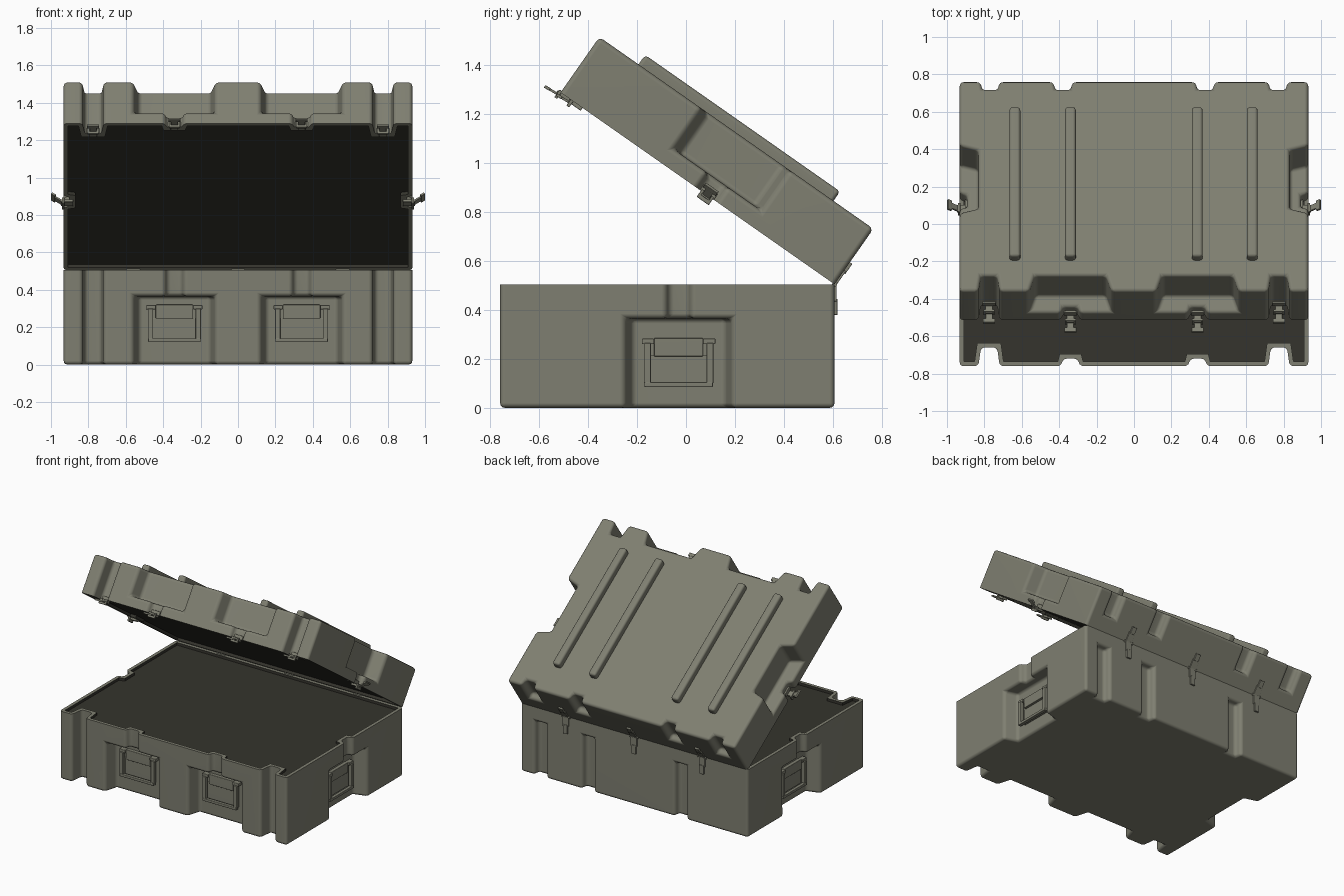
import bpy, bmesh, math
from mathutils import Matrix, Vector

if "Cube" in bpy.data.objects:
    bpy.data.objects.remove(bpy.data.objects["Cube"], do_unlink=True)

RIM, LID_TOP = 0.505, 0.782
WALL, RECESS = 0.024, 0.02                 # rim width and depth of the lining below it
DIST = (0.76, 0.932, 0.607, 0.932)         # front, +x side, back, -x side
HINGE = Vector((0, 0.607, RIM))
OPEN = Matrix.Translation(HINGE) @ Matrix.Rotation(math.radians(-35), 4, 'X') @ Matrix.Translation(-HINGE)


def material(name, colour):
    m = bpy.data.materials.new(name)
    m.use_nodes = True
    m.diffuse_color = (*colour, 1)
    m.node_tree.nodes["Principled BSDF"].inputs["Base Color"].default_value = (*colour, 1)
    return m


OLIVE = material("olive_plastic", (0.212, 0.212, 0.165))
DARK = material("dark_lining", (0.035, 0.034, 0.026))


def make(name, bm, mat):
    bmesh.ops.recalc_face_normals(bm, faces=bm.faces)
    me = bpy.data.meshes.new(name)
    bm.to_mesh(me)
    bm.free()
    me.materials.append(mat)
    ob = bpy.data.objects.new(name, me)
    bpy.context.scene.collection.objects.link(ob)
    return ob


def finish(ob, matrix=None):
    bpy.ops.object.select_all(action='DESELECT')
    bpy.context.view_layer.objects.active = ob
    ob.select_set(True)
    bpy.ops.object.shade_smooth_by_angle(angle=math.radians(40))
    ob.modifiers.new("normals", 'WEIGHTED_NORMAL').keep_sharp = True
    if matrix:
        ob.matrix_world = matrix


def add_box(bm, lo, hi):
    lo, hi = Vector(lo), Vector(hi)
    scale = Matrix.Diagonal((*(hi - lo), 1))
    bmesh.ops.create_cube(bm, size=1, matrix=Matrix.Translation((lo + hi) / 2) @ scale)


def frame(side, c, inset=0, z=0):
    """Wall frame: x along the wall, -y outward, z up."""
    return Matrix.Rotation(math.pi / 2 * side, 4, 'Z') @ Matrix.Translation((c, inset - DIST[side], z))


def add_notch(bm, side, c, w, depth, draft, z0, z1, t):
    verts = bmesh.ops.create_cube(bm, size=2)['verts']
    m = frame(side, c)
    for v in verts:
        y = -0.1 if v.co.y < 0 else depth + t
        half = w + t + draft * (0.5 - y / depth)
        z = z0 - t if v.co.z < 0 else z1 + t
        v.co = m @ Vector((math.copysign(half, v.co.x), y, z))


def subtract(ob, cutter):
    mod = ob.modifiers.new("cut", 'BOOLEAN')
    mod.operation, mod.solver, mod.object = 'DIFFERENCE', 'EXACT', cutter
    mod.use_self = True
    mod.material_mode = 'TRANSFER'
    bpy.context.view_layer.objects.active = ob
    bpy.ops.object.modifier_apply(modifier=mod.name)
    bpy.data.objects.remove(cutter, do_unlink=True)


def round_edges(ob, width):
    bm = bmesh.new()
    bm.from_mesh(ob.data)
    bmesh.ops.remove_doubles(bm, verts=bm.verts, dist=1e-4)
    bmesh.ops.dissolve_limit(bm, angle_limit=0.01, verts=bm.verts, edges=bm.edges)
    edges = [e for e in bm.edges if e.is_manifold and e.calc_face_angle() > 0.35
             and not all(abs(v.co.z - RIM) < 1e-4 for v in e.verts)]
    bmesh.ops.bevel(bm, geom=edges, offset=width, segments=3, profile=0.5,
                    affect='EDGES', clamp_overlap=True)
    bm.to_mesh(ob.data)
    bm.free()


# Places that repeat on both halves: (side, position along wall)
POCKETS = [(0, -0.34), (0, 0.34), (1, -0.03), (3, 0.03)]
SLOTS = [(0, -0.775), (0, 0.775)]
GROOVES = [(2, -0.77), (2, -0.38), (2, 0.38), (2, 0.77)]


def solid(name, z0, z1, t, mat, pocket, small, groove):
    bm = bmesh.new()
    add_box(bm, (-DIST[1] + t, -DIST[0] + t, z0), (DIST[1] - t, DIST[2] - t, z1))
    body = make(name, bm, mat)
    bm = bmesh.new()
    for side, c in POCKETS:
        add_notch(bm, side, c, 0.205, 0.1, 0.03, *pocket, t)
        add_notch(bm, side, c, 0.045, 0.04, 0.01, *small, t)
    for side, c in SLOTS:
        add_notch(bm, side, c, 0.05, 0.1, 0.014, -0.3, 1.2, t)
    for side, c in GROOVES:
        add_notch(bm, side, c, 0.045, 0.05, 0.01, *groove, t)
    subtract(body, make("notch_cutter", bm, mat))
    return body


# Base with its shallow lined recess
base_cuts = ((-0.3, 0.365), (0.28, 1.2), (-0.3, 0.4))
base = solid("base", 0, RIM, 0, OLIVE, *base_cuts)
round_edges(base, 0.02)
subtract(base, solid("base_recess", RIM - RECESS, RIM + 0.06, WALL, DARK, *base_cuts))
finish(base)

# Lid, built closed and then swung open
lid_cuts = ((RIM + 0.075, 1.2), (-0.3, RIM + 0.12), (RIM + 0.11, 1.2))
lid = solid("lid", RIM, LID_TOP, 0, OLIVE, *lid_cuts)
round_edges(lid, 0.02)
subtract(lid, solid("lid_recess", RIM - 0.06, RIM + RECESS, WALL, DARK, *lid_cuts))
finish(lid, OPEN)

# Raised ribs along the lid
for i, x in enumerate((-0.637, -0.34, 0.338, 0.632)):
    bm = bmesh.new()
    add_box(bm, (x - 0.029, -0.565, LID_TOP - 0.02), (x + 0.029, 0.408, LID_TOP + 0.047))
    rib = make(f"lid_rib_{i + 1}", bm, OLIVE)
    round_edges(rib, 0.016)
    finish(rib, OPEN)


def hardware(name, boxes, m, bevel, matrix=None):
    bm = bmesh.new()
    for lo, hi in boxes:
        add_box(bm, lo, hi)
    ob = make(name, bm, OLIVE)
    round_edges(ob, bevel)
    ob.data.transform(m)
    finish(ob, matrix)


# Drop handles inside the pockets of the base
for i, (side, c) in enumerate(POCKETS):
    boxes = [((-0.1, -0.025, 0.125), (0.1, 0.01, 0.2)),           # mounting plate
             ((-0.12, -0.008, 0.01), (0.12, 0.01, 0.13)),         # back plate
             ((-0.14, -0.045, 0), (0.14, -0.02, 0.02))]           # grip
    for s in (-1, 1):
        boxes += [((s * 0.125 - 0.025, -0.035, 0.175), (s * 0.125 + 0.025, 0.01, 0.198)),   # ear
                  ((s * 0.128 - 0.014, -0.043, 0.015), (s * 0.128 + 0.014, -0.015, 0.18))]  # arm
    hardware(f"handle_{i + 1}", boxes, frame(side, c, 0.1, 0.12 if side == 0 else 0.085), 0.004)

# Latches on the lid rim: strike plate, arm, hook and a lever with a wide tip
places = [(s, c, 0.04) for s, c in POCKETS] + [(s, c, 0.1) for s, c in SLOTS]
for i, (side, c, inset) in enumerate(places):
    m = frame(side, c, inset, RIM)
    hardware(f"latch_{i + 1}", [((-0.035, -0.012, 0), (0.035, 0.01, 0.03)),
                                ((-0.02, -0.055, -0.014), (0.02, 0.01, 0.002)),
                                ((-0.03, -0.05, -0.03), (0.03, -0.036, 0.008))], m, 0.003, OPEN)
    tilt = math.radians(4 if side == 0 else -36)
    lever = m @ Matrix.Translation((0, -0.04, -0.012)) @ Matrix.Rotation(tilt, 4, 'X')
    tip = -0.068 if side == 0 else -0.08
    hardware(f"latch_lever_{i + 1}", [((-0.018, tip + 0.01, -0.005), (0.018, 0, 0.005)),
                                      ((-0.032, tip, -0.006), (0.032, tip + 0.025, 0.006))],
             lever, 0.002, OPEN)

# Hinges: one leaf on the base, one on the lid, barrel at the joint
for i, x in enumerate((-0.56, 0, 0.56)):
    m = frame(2, -x, 0, RIM)
    hardware(f"hinge_base_leaf_{i + 1}", [((-0.025, -0.008, -0.07), (0.025, 0.005, 0)),
                                          ((-0.018, -0.012, -0.125), (0.018, 0.005, -0.06))], m, 0.002)
    hardware(f"hinge_lid_leaf_{i + 1}", [((-0.025, -0.008, 0), (0.025, 0.005, 0.07)),
                                         ((-0.018, -0.012, 0.06), (0.018, 0.005, 0.11))], m, 0.002, OPEN)
    bm = bmesh.new()
    bmesh.ops.create_cone(bm, cap_ends=True, segments=16, radius1=0.01, radius2=0.01, depth=0.07,
                          matrix=m @ Matrix.Rotation(math.pi / 2, 4, 'Y'))
    finish(make(f"hinge_barrel_{i + 1}", bm, OLIVE))
